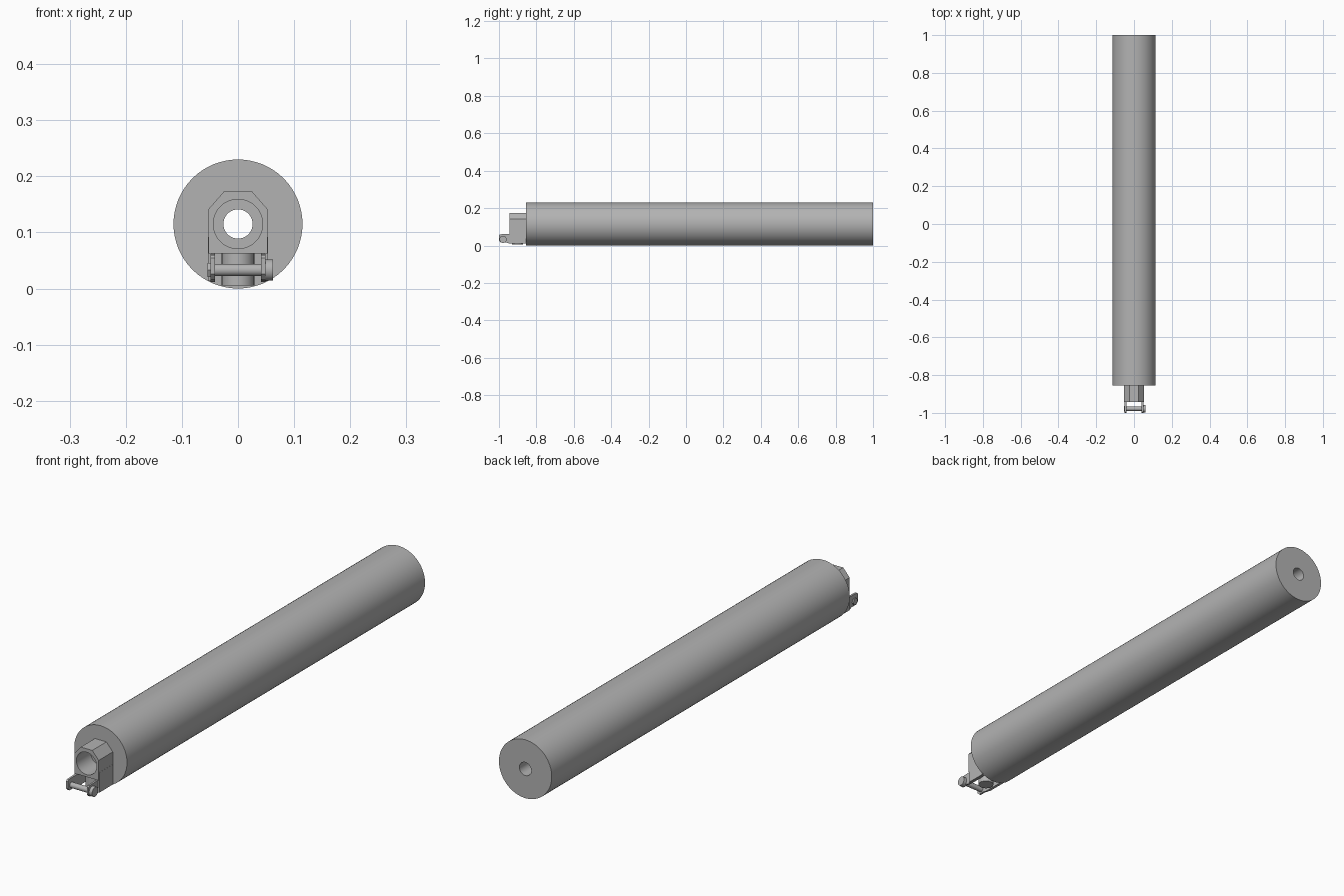
import bpy, bmesh, math
from mathutils import Matrix, Vector

cube = bpy.data.objects.get("Cube")
if cube:
    bpy.data.objects.remove(cube)

AXIS_Z = 0.115
grey = bpy.data.materials.new("metal grey")
grey.use_nodes = True
grey.diffuse_color = (0.45, 0.45, 0.45, 1)
grey.node_tree.nodes["Principled BSDF"].inputs["Base Color"].default_value = (0.45, 0.45, 0.45, 1)


def finish(name, bm, smooth=False):
    bmesh.ops.recalc_face_normals(bm, faces=bm.faces)
    mesh = bpy.data.meshes.new(name)
    bm.to_mesh(mesh)
    bm.free()
    mesh.materials.append(grey)
    ob = bpy.data.objects.new(name, mesh)
    bpy.context.collection.objects.link(ob)
    if smooth:
        bpy.ops.object.select_all(action="DESELECT")
        ob.select_set(True)
        bpy.context.view_layer.objects.active = ob
        bpy.ops.object.shade_smooth_by_angle(angle=math.radians(30))
    return ob


def prism(name, outline, axis, start, end):
    """Extrude a closed 2D outline along x or y."""
    bm = bmesh.new()
    place = (lambda a, b: (start, a, b)) if axis == "x" else (lambda a, b: (a, start, b))
    face = bm.faces.new([bm.verts.new(place(a, b)) for a, b in outline])
    ext = bmesh.ops.extrude_face_region(bm, geom=[face])
    move = Vector((end - start, 0, 0) if axis == "x" else (0, end - start, 0))
    bmesh.ops.translate(bm, vec=move, verts=[v for v in ext["geom"] if isinstance(v, bmesh.types.BMVert)])
    return finish(name, bm)


def rod(name, radius, length, centre, axis, sides=32):
    bm = bmesh.new()
    turn = {"x": Matrix.Rotation(math.pi / 2, 4, "Y"),
            "y": Matrix.Rotation(math.pi / 2, 4, "X"),
            "z": Matrix.Identity(4)}[axis]
    bmesh.ops.create_cone(bm, cap_ends=True, segments=sides, radius1=radius, radius2=radius,
                          depth=length, matrix=Matrix.Translation(centre) @ turn)
    return finish(name, bm, True)


def cut(target, cutter):
    mod = target.modifiers.new("cut", "BOOLEAN")
    mod.operation = "DIFFERENCE"
    mod.solver = "EXACT"
    mod.object = cutter
    cutter.hide_render = True
    cutter.hide_set(True)
    cutter.display_type = "WIRE"


# Long tube with a bore running right through it
bm = bmesh.new()
section = [(0.115, -0.855), (0.115, 1), (0.026, 1), (0.026, -0.855)]
ring = [bm.verts.new((r, y, AXIS_Z)) for r, y in section]
edges = [bm.edges.new((ring[i], ring[(i + 1) % 4])) for i in range(4)]
bmesh.ops.spin(bm, geom=ring + edges, cent=(0, 0, AXIS_Z), axis=(0, 1, 0),
               angle=2 * math.pi, steps=64)
bmesh.ops.remove_doubles(bm, verts=bm.verts, dist=0.0001)
finish("tube", bm, True)

# Chamfered mount block with a wide round socket
half = [(0.053, 0.062), (0.053, 0.141), (0.025, 0.173)]
outline = half + [(-x, z) for x, z in reversed(half)]
block = prism("mount_block", outline, "y", -0.943, -0.85)
cut(block, rod("socket_cutter", 0.044, 0.3, (0, -0.9, AXIS_Z), "y", 48))

# Clamp ears below the block, running forward to the bolt
ear = [(-0.85, 0.012), (-0.95, 0.012), (-0.96, 0.016), (-0.99, 0.016),
       (-1, 0.026), (-1, 0.054), (-0.994, 0.06), (-0.85, 0.064)]
for side, name in ((1, "left_clamp_ear"), (-1, "right_clamp_ear")):
    prism(name, ear, "x", side * 0.041, side * 0.049)
    prism(name.replace("ear", "rail"), [(-0.94, 0.013), (-0.94, 0.092), (-0.85, 0.092), (-0.85, 0.013)],
          "x", side * 0.046, side * 0.0535)

# Locking post and cross bolt with its head and nut
rod("locking_post", 0.029, 0.058, (0, -0.9, 0.034), "z")
rod("cross_bolt", 0.011, 0.1, (0, -0.978, 0.033), "x")
rod("bolt_head", 0.019, 0.02, (0.052, -0.978, 0.033), "x")
rod("bolt_nut", 0.014, 0.008, (-0.05, -0.978, 0.033), "x", 6)
